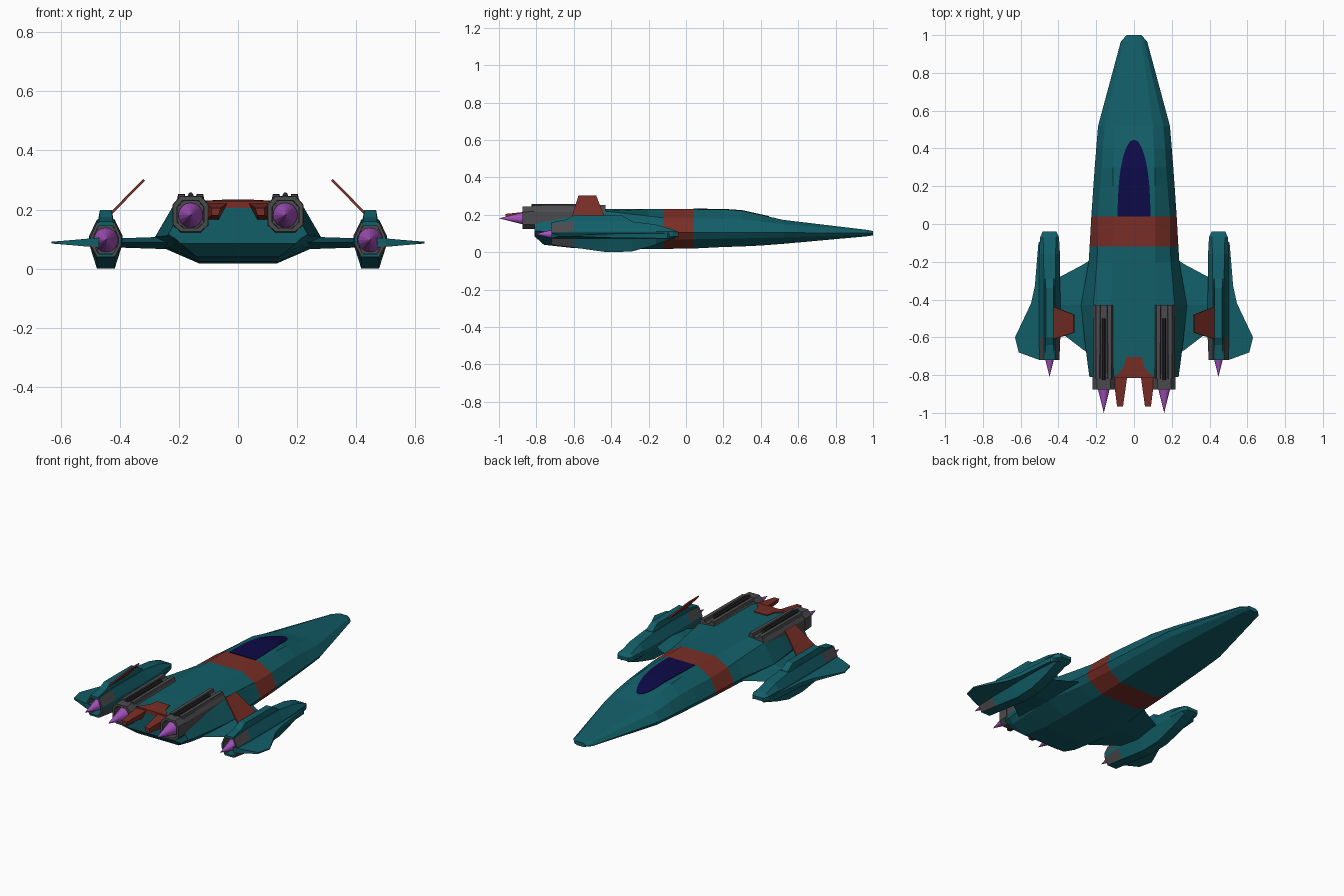
import bpy, bmesh, math
from mathutils import Vector, Matrix


def material(name, rgb):
    m = bpy.data.materials.new(name)
    m.diffuse_color = (*rgb, 1)
    return m


TEAL = material("teal_hull", (0.006, 0.112, 0.138))
RED = material("rust_red", (0.19, 0.027, 0.019))
GREY = material("engine_grey", (0.07, 0.07, 0.075))
BLUE = material("canopy_blue", (0.004, 0.003, 0.062))
PURPLE = material("exhaust_purple", (0.38, 0.085, 0.52))
DARK = material("nozzle_dark", (0.022, 0.022, 0.025))


def finish(bm, name, *mats):
    bmesh.ops.recalc_face_normals(bm, faces=bm.faces)
    me = bpy.data.meshes.new(name)
    bm.to_mesh(me)
    bm.free()
    ob = bpy.data.objects.new(name, me)
    bpy.context.collection.objects.link(ob)
    for m in mats:
        me.materials.append(m)
    return ob


def loft(name, rings, *mats, rule=None):
    """Skin a list of equal-length rings and cap both ends."""
    bm = bmesh.new()
    vs = [[bm.verts.new(p) for p in r] for r in rings]
    n = len(vs[0])
    for a, b in zip(vs, vs[1:]):
        for i in range(n):
            bm.faces.new((a[i], a[(i + 1) % n], b[(i + 1) % n], b[i]))
    bm.faces.new(vs[0])
    bm.faces.new(vs[-1])
    if rule:
        for f in bm.faces:
            f.material_index = rule(f.calc_center_median())
    return finish(bm, name, *mats)


def ring(y, half, cx=0):
    """Symmetric cross-section from its right half, listed top to bottom."""
    pts = half + [(-x, z) for x, z in reversed(half)]
    return [Vector((cx + x, y, z)) for x, z in pts]


def shrink(r, k, dy=0):
    c = sum(r, Vector()) / len(r)
    return [c + (p - c) * k + Vector((0, dy, 0)) for p in r]


def flame(name, x, z, r, y0, y1):
    bm = bmesh.new()
    rot = Matrix.Translation((x, (y0 + y1) / 2, z)) @ Matrix.Rotation(math.pi / 2, 4, 'X')
    bmesh.ops.create_cone(bm, cap_ends=True, segments=16, radius1=r, radius2=0,
                          depth=y0 - y1, matrix=rot)
    return finish(bm, name, PURPLE)


# Fuselage: y, top edge, shoulder, widest edge, bottom edge (each x, z)
hull = [
    (1.00, .020, .113, .030, .109, .040, .100, .020, .090),
    (.965, .040, .120, .055, .115, .070, .102, .040, .085),
    (.52, .100, .173, .155, .150, .190, .105, .110, .045),
    (.40, .105, .200, .165, .165, .200, .105, .120, .036),
    (.30, .110, .222, .170, .175, .208, .105, .125, .031),
    (.20, .110, .229, .178, .178, .215, .105, .128, .028),
    (.04, .110, .230, .190, .182, .226, .105, .130, .020),
    (-.12, .110, .230, .192, .184, .235, .105, .130, .018),
    (-.20, .112, .230, .196, .193, .240, .106, .130, .017),
    (-.43, .120, .230, .215, .220, .280, .108, .130, .017),
    (-.60, .120, .230, .205, .218, .263, .109, .130, .022),
    (-.76, .120, .228, .192, .215, .243, .111, .140, .040),
    (-.81, .100, .225, .185, .210, .236, .115, .195, .085),
]
rings = []
for y, a, zt, u, zu, w, zm, b, zb in hull:
    rings.append(ring(y, [(a, zt), (u, zu), (w, zm), (.9 * w, zm - .42 * (zm - zb)), (b, zb)]))
loft("fuselage", rings, TEAL, RED, rule=lambda c: int(-.12 < c.y < .04))


def top_z(y):
    for p, q in zip(hull, hull[1:]):
        if q[0] <= y <= p[0]:
            return q[2] + (p[2] - q[2]) * (y - q[0]) / (p[0] - q[0])


# Canopy: thin plate lying on the hull top
rings = []
for y in [.04, .12, .2, .25, .3, .34, .37, .4, .42, .435, .443, .445]:
    h = .085 * math.sqrt(max(0, 1 - ((y - .04) / .405) ** 2.2)) + .002
    z = top_z(y)
    rings.append(ring(y, [(h, z + .003), (h, z - .004)]))
loft("canopy", rings, BLUE)

# Red tail plate on the rear deck
loft("tail_plate", [ring(-.705, [(.042, .234), (.042, .22)]),
                    ring(-.76, [(.055, .233), (.055, .215)]),
                    ring(-.815, [(.105, .229), (.105, .205)])], RED)

for s, side in ((1, "right"), (-1, "left")):
    def M(x, y, z):
        return Vector((s * x, y, z))

    # Tail prongs
    loft(f"tail_prong_{side}", [
        [M(.035, -.80, .222), M(.11, -.80, .222), M(.11, -.80, .165), M(.065, -.80, .165)],
        [M(.058, -.965, .205), M(.09, -.965, .205), M(.09, -.965, .18), M(.066, -.965, .18)]], RED)

    # Main engine with rails, rod, hollow nozzle and exhaust
    ex = s * .16
    body = [(.045, .236), (.058, .215), (.058, .15), (.032, .125)]
    loft(f"engine_body_{side}", [ring(-.43, body, ex), ring(-.82, body, ex)], GREY)
    noz = ring(-.81, [(.036, .246), (.061, .217), (.061, .148), (.034, .123)], ex)
    loft(f"engine_nozzle_{side}", [noz, shrink(noz, .97, -.065), shrink(noz, .75, -.065),
                                   shrink(noz, .72, -.01)], GREY)
    for k in (-1, 1):
        loft(f"engine_rail_{side}", [
            ring(-.43, [(.011, .253), (.017, .225)], ex + k * .031),
            ring(-.82, [(.009, .251), (.015, .225)], ex + k * .031)], GREY)
    loft(f"engine_rod_{side}", [
        ring(y, [(.004, .257), (.009, .25), (.009, .235)], ex) for y in (-.50, -.825)], DARK)
    flame(f"engine_exhaust_{side}", ex, .181, .042, -.83, -1.0)

    # Side pod: y, top half-width, top z, mid half-width, mid z, bottom half-width, bottom z
    px = s * .447
    pod = []
    for y, a, zt, w, zm, b, zb in [
            (-.04, .030, .107, .036, .098, .028, .088),
            (-.07, .034, .122, .050, .100, .032, .074),
            (-.16, .032, .148, .055, .102, .031, .040),
            (-.29, .030, .164, .056, .100, .030, .004),
            (-.42, .030, .166, .057, .100, .030, .000),
            (-.60, .030, .166, .057, .100, .030, .025),
            (-.72, .030, .156, .052, .097, .030, .040)]:
        pod.append(ring(y, [(a, zt), (w, zm + .01), (w, zm - .015), (b, zb)], px))
    last = pod[-1]
    pod += [shrink(last, .82), shrink(last, .8, .08)]
    loft(f"pod_{side}", pod, TEAL, GREY,
         rule=lambda c: int(c.y < -.63 and abs(abs(c.x) - .447) < .043 and .052 < c.z < .148))
    loft(f"pod_spine_{side}", [
        ring(-.29, [(.022, .166), (.026, .155)], px), ring(-.34, [(.020, .197), (.027, .16)], px),
        ring(-.60, [(.020, .198), (.027, .16)], px), ring(-.64, [(.022, .175), (.027, .155)], px),
        ring(-.72, [(.024, .160), (.027, .145)], px)], TEAL)
    flame(f"pod_exhaust_{side}", px, .097, .041, -.645, -.81)

    # Inner wing joining hull and pod
    loft(f"wing_{side}", [
        [M(.20, -.17, .088), M(.20, -.43, .108), M(.20, -.71, .088), M(.20, -.43, .066)],
        [M(.27, -.215, .088), M(.27, -.43, .107), M(.27, -.665, .088), M(.27, -.43, .067)],
        [M(.42, -.295, .088), M(.42, -.43, .102), M(.42, -.55, .088), M(.42, -.43, .072)]], TEAL)

    # Outer winglet: plan outline, thinning towards the tip
    plan = [(.47, -.06), (.506, -.10), (.525, -.33), (.545, -.42), (.63, -.60),
            (.61, -.68), (.50, -.72), (.47, -.72)]
    half = [max(.003, .016 - .09 * (x - .48)) for x, y in plan]
    loft(f"winglet_{side}", [
        [M(x, y, .088 + t) for (x, y), t in zip(plan, half)],
        [M(x, y, .088 - t) for (x, y), t in zip(plan, half)]], TEAL)

    # Canted red fin leaning inwards
    fin = [(.432, -.435, .184), (.318, -.48, .30), (.318, -.575, .30), (.432, -.612, .184)]
    loft(f"fin_{side}", [[M(x + k, y, z + k) for x, y, z in fin] for k in (-.003, .003)], RED)
